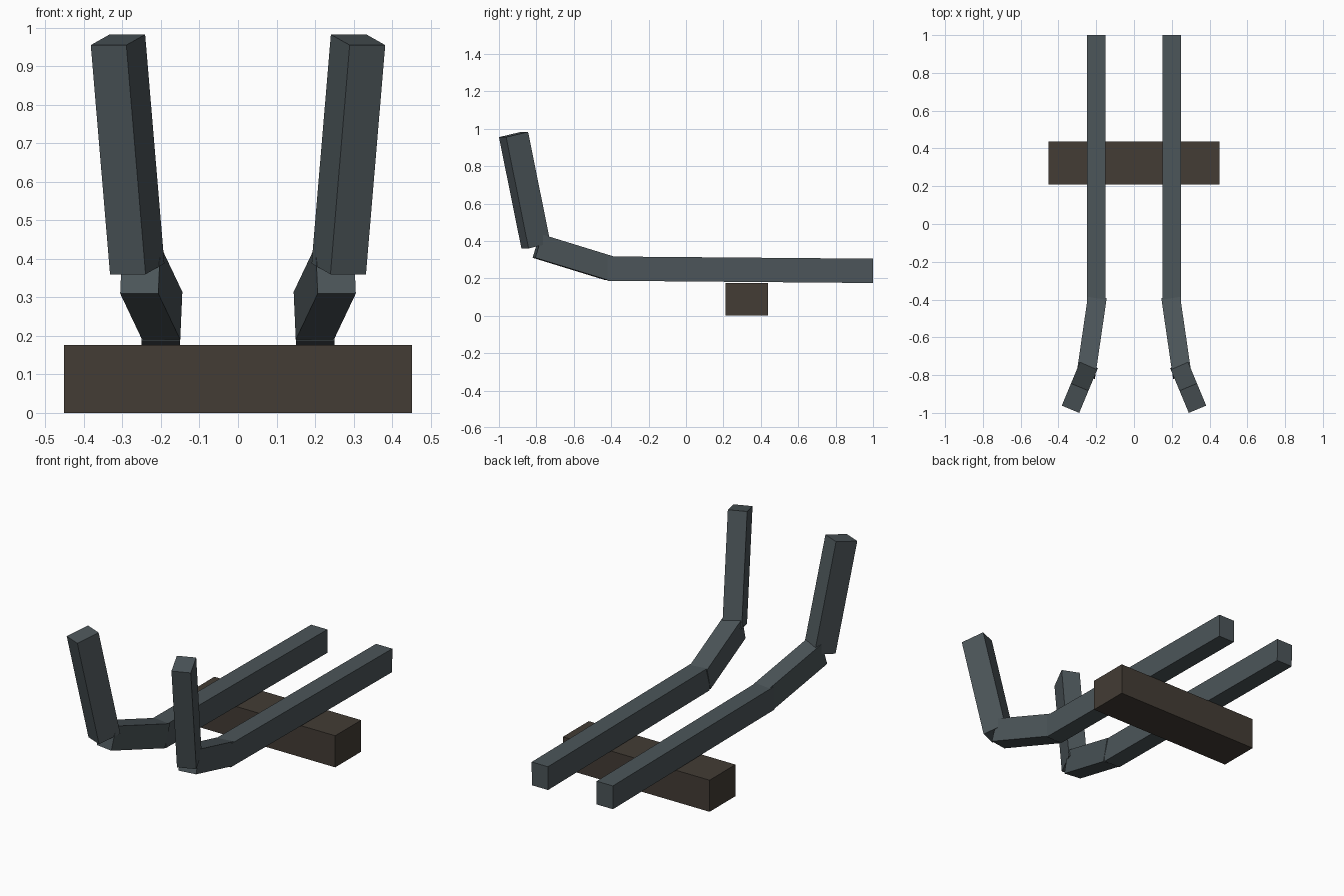
import bpy, bmesh
from mathutils import Vector

cube = bpy.data.objects.get("Cube")
if cube:
    bpy.data.objects.remove(cube, do_unlink=True)


def make_material(name, rgb):
    mat = bpy.data.materials.new(name)
    mat.use_nodes = True
    color = (*rgb, 1)
    mat.diffuse_color = color
    bsdf = mat.node_tree.nodes["Principled BSDF"]
    bsdf.inputs["Base Color"].default_value = color
    bsdf.inputs["Roughness"].default_value = 0.8
    return mat


steel = make_material("blue grey steel", (0.072, 0.091, 0.100))
wood = make_material("dark brown wood", (0.056, 0.045, 0.035))


def make_box(name, corner, length, width, depth, mat, mirror=False):
    """Box spanned by three edge vectors from one corner."""
    bm = bmesh.new()
    bmesh.ops.create_cube(bm, size=1)
    for v in bm.verts:
        a, b, c = v.co + Vector((0.5, 0.5, 0.5))
        v.co = corner + a * length + b * width + c * depth
        if mirror:
            v.co.x *= -1
    bmesh.ops.recalc_face_normals(bm, faces=bm.faces)
    mesh = bpy.data.meshes.new(name)
    bm.to_mesh(mesh)
    bm.free()
    mesh.materials.append(mat)
    obj = bpy.data.objects.new(name, mesh)
    bpy.context.collection.objects.link(obj)
    return obj


def make_bar(name, start, end, mat, mirror):
    """Bar along its lower inner edge, with a level width."""
    start, end = Vector(start), Vector(end)
    axis = end - start
    # outward level direction, square to the bar
    width = Vector((-axis.y, axis.x, 0)).normalized()
    depth = width.cross(axis).normalized()
    if depth.z < 0:
        depth = -depth
    make_box(name, start, axis, width * 0.1, depth * 0.13, mat, mirror)


# Each bent arm: long rail, rising bend and upright tip
segments = {
    "rail": ((0.15, 1.0, 0.175), (0.15, -0.42, 0.187)),
    "bend": ((0.15, -0.43, 0.19), (0.207, -0.82, 0.31)),
    "upright": ((0.24, -0.88, 0.36), (0.29, -1.0, 0.955)),
}
for side, mirror in (("left", False), ("right", True)):
    for part, (start, end) in segments.items():
        make_bar(f"{side}_{part}", start, end, steel, mirror)

# Cross beam under the rails
make_box("cross_beam", Vector((-0.452, 0.21, 0)), Vector((0.904, 0, 0)),
         Vector((0, 0.228, 0)), Vector((0, 0, 0.176)), wood)
